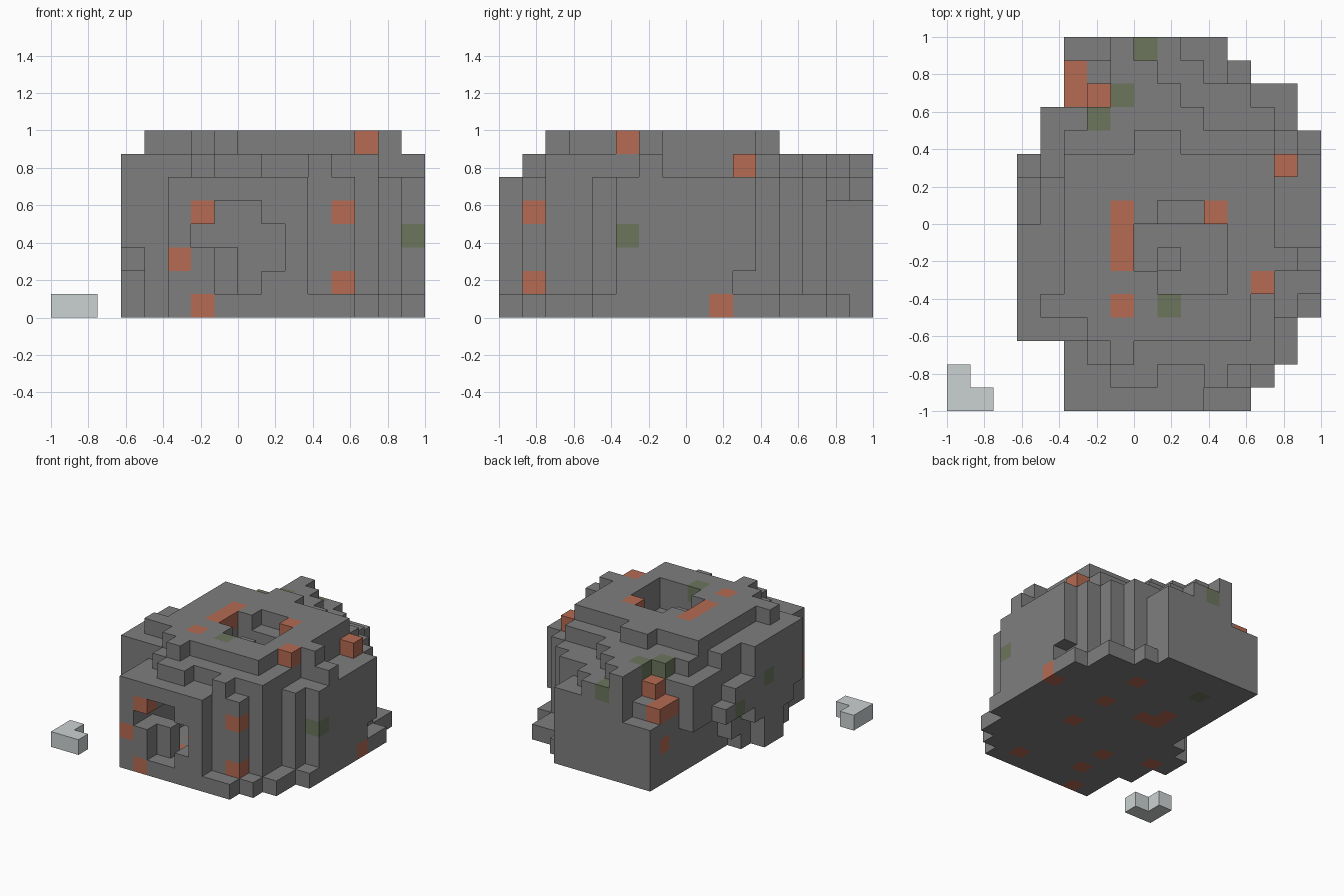
import bpy
import bmesh
import math
from itertools import product
from mathutils import Vector

CELL = 0.125
STONE, ORE, MOSS = range(3)

cube = bpy.data.objects.get("Cube")
if cube:
    bpy.data.objects.remove(cube, do_unlink=True)


def make_material(name, rgb):
    mat = bpy.data.materials.new(name)
    mat.use_nodes = True
    color = (*rgb, 1.0)
    mat.diffuse_color = color
    shader = mat.node_tree.nodes["Principled BSDF"]
    shader.inputs["Base Color"].default_value = color
    shader.inputs["Roughness"].default_value = 1.0
    return mat


stone_grey = make_material("stone grey", (0.21, 0.21, 0.21))
ore_orange = make_material("ore orange", (0.46, 0.145, 0.085))
moss_green = make_material("moss green", (0.15, 0.18, 0.11))
pale_grey = make_material("pale grey", (0.6, 0.64, 0.64))


def block(xs, ys, zs):
    """Cells in half-open ranges, counted from the front corner."""
    return set(product(range(*xs), range(*ys), range(*zs)))


def course(lefts, rights, zs, first=0):
    """A layer of stones given as one span per row, front to back."""
    cells = set()
    for row, span in enumerate(zip(lefts, rights), first):
        cells |= block(span, (row, row + 1), zs)
    return cells


def build(name, cells, paint, materials):
    """Mesh only the exposed cell sides, then join the flat areas."""
    bm = bmesh.new()
    corners = {}

    def vert(p):
        key = tuple(p)
        if key not in corners:
            corners[key] = bm.verts.new([key[0] * CELL - 1, key[1] * CELL - 1, key[2] * CELL])
        return corners[key]

    for cell in sorted(cells):
        for axis in range(3):
            for side in (0, 1):
                other = list(cell)
                other[axis] += 2 * side - 1
                if tuple(other) in cells:
                    continue
                start = Vector(cell)
                start[axis] += side
                u, v = Vector((0, 0, 0)), Vector((0, 0, 0))
                u[(axis + 1) % 3] = 1
                v[(axis + 2) % 3] = 1
                loop = [start, start + u, start + u + v, start + v]
                if not side:
                    loop.reverse()
                face = bm.faces.new([vert([int(c) for c in p]) for p in loop])
                face.material_index = paint.get(cell, STONE)
    bmesh.ops.dissolve_limit(bm, angle_limit=math.radians(1), verts=bm.verts[:],
                             edges=bm.edges[:], delimit={'MATERIAL'})
    mesh = bpy.data.meshes.new(name)
    bm.to_mesh(mesh)
    bm.free()
    for mat in materials:
        mesh.materials.append(mat)
    obj = bpy.data.objects.new(name, mesh)
    bpy.context.collection.objects.link(obj)
    return obj


# Spreading footing
rock = course([5] * 3 + [4, 4, 3, 3, 4] + [5] * 8,
              [13, 14, 15, 15] + [16] * 8 + [15, 15, 13, 12], (0, 1))

# Tall walls
rock |= course([5] * 3 + [3] * 5 + [4] * 3 + [5] * 5,
               [11, 13, 14, 14, 15] + [16] * 6 + [15, 14, 13, 12, 12], (1, 6))

# Shoulder course, stepping back to a ridge
rock |= course([6] + [3] * 5 + [4, 4, 5, 5, 6, 7, 7, 7],
               [14] * 4 + [16] + [14] * 5 + [11, 10, 9, 8], (6, 7), first=2)
for x in (7, 8, 11):
    rock.add((x, 1, 6))
rock.add((14, 10, 6))

# Cap course
rock |= course([7, 6, 4] + [5] * 6 + [8],
               [8, 13, 13, 14, 15] + [14] * 4 + [10], (7, 8), first=2)

# Lumps on the left-hand wall
rock |= block((4, 5), (11, 13), (3, 6))
rock |= block((3, 4), (8, 10), (3, 5))
rock.add((3, 10, 3))

# Worn back corner and undercut sides
for xs, ys, zs in (
    ((5, 7), (15, 16), (4, 6)),
    ((5, 7), (14, 15), (5, 6)),
    ((5, 6), (13, 14), (5, 6)),
    ((11, 13), (14, 15), (5, 6)),
    ((10, 13), (15, 16), (5, 6)),
    ((15, 16), (10, 11), (1, 2)),
    ((3, 4), (3, 4), (1, 3)),
    ((3, 4), (4, 5), (1, 2)),
    ((3, 4), (7, 8), (1, 2)),
    ((4, 5), (9, 11), (1, 3)),
):
    rock -= block(xs, ys, zs)

# Hollow chamber behind the ragged front opening
for xs, ys, zs in (
    ((6, 13), (2, 12), (1, 5)),
    ((7, 9), (0, 2), (3, 5)),
    ((8, 9), (0, 2), (1, 3)),
    ((7, 8), (0, 1), (1, 3)),
    ((6, 7), (0, 2), (3, 4)),
    ((9, 10), (0, 2), (2, 4)),
):
    rock -= block(xs, ys, zs)

# Pit in the cap, with one raised stone on its floor
rock -= block((9, 11), (8, 9), (7, 8))
rock -= block((8, 12), (6, 8), (6, 8))
rock -= block((9, 12), (5, 6), (6, 8))
rock.add((9, 6, 6))

# Ore and moss stones on walls, chamber floor and underside
paint = {}
for cell in ((6, 0, 0), (6, 0, 4), (5, 0, 2), (12, 1, 1), (12, 1, 4),
             (13, 5, 7), (14, 10, 6), (15, 9, 0), (5, 14, 2), (7, 2, 0),
             (11, 1, 0), (7, 4, 0), (11, 6, 0), (11, 9, 0), (11, 12, 0),
             (4, 5, 0), (7, 9, 0), (7, 10, 0), (8, 9, 0)):
    paint[cell] = ORE
for cell in ((15, 5, 3), (3, 6, 4), (3, 9, 3), (7, 13, 0)):
    paint[cell] = MOSS


def paint_top(x, y, index):
    top = max(z for z in range(8) if (x, y, z) in rock)
    paint[(x, y, top)] = index


# Ore and moss stones on the upper surface
for x, y in ((7, 4), (7, 6), (7, 7), (7, 8), (11, 8), (5, 13), (5, 14), (6, 13)):
    paint_top(x, y, ORE)
for x, y in ((9, 4), (6, 12), (7, 13), (8, 15)):
    paint_top(x, y, MOSS)

build("rock", rock, paint, [stone_grey, ore_orange, moss_green])

# Small loose stone
pebble = block((0, 2), (0, 1), (0, 1)) | block((0, 1), (1, 2), (0, 1))
build("loose_stone", pebble, {}, [pale_grey])
